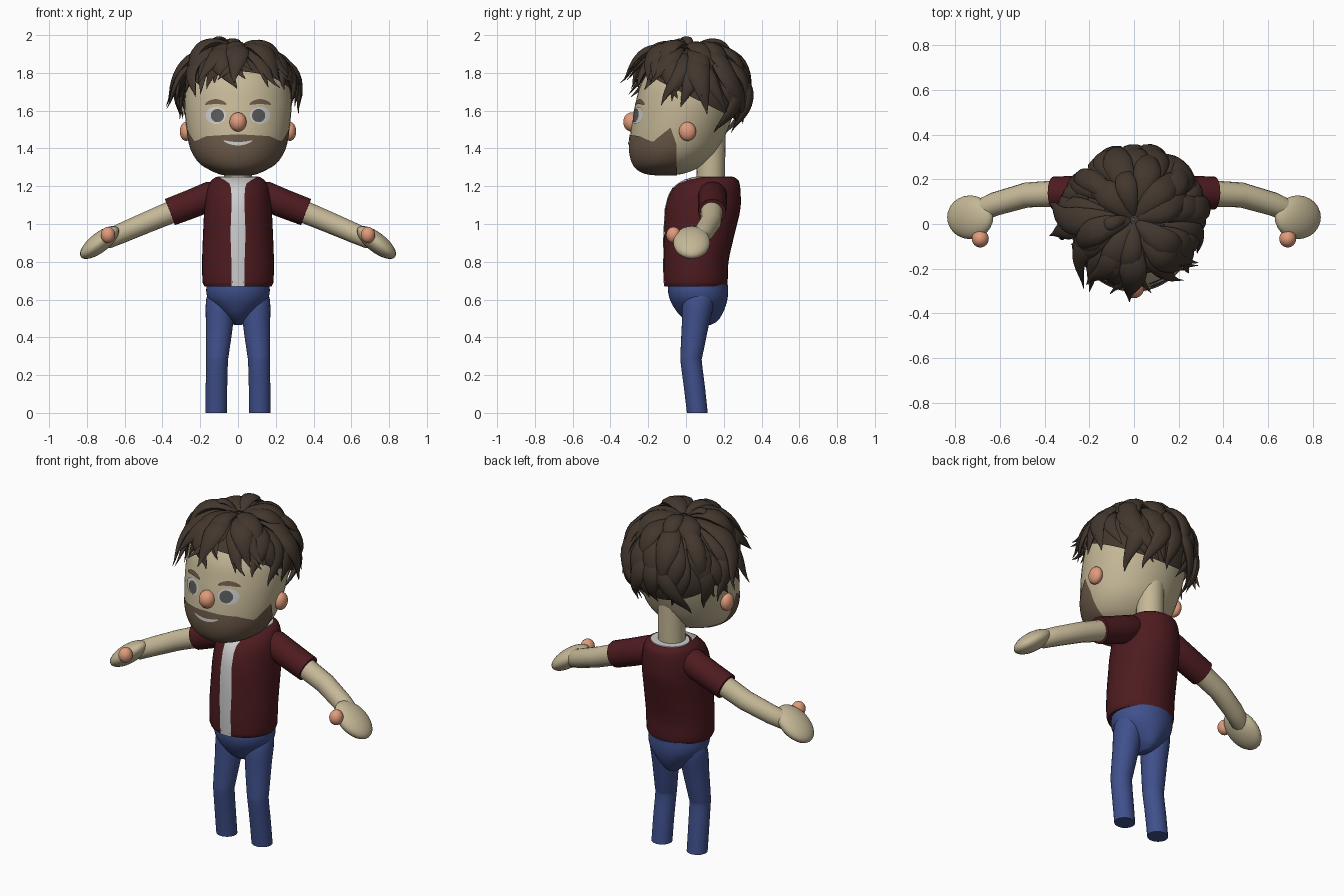
import bpy, bmesh, math, random
from mathutils import Vector

if "Cube" in bpy.data.objects:
    bpy.data.objects.remove(bpy.data.objects["Cube"])

random.seed(23)
V = Vector


def material(name, rgb):
    m = bpy.data.materials.new(name)
    m.diffuse_color = (*rgb, 1)
    m.use_nodes = True
    m.node_tree.nodes["Principled BSDF"].inputs["Base Color"].default_value = m.diffuse_color
    return m


SKIN = material("skin", (.56, .48, .31))
PINK = material("pink_skin", (.75, .33, .2))
HAIR = material("hair", (.055, .038, .027))
BEARD = material("beard", (.15, .1, .065))
RED = material("dark_red", (.075, .011, .014))
BLUE = material("blue", (.05, .08, .26))
WHITE = material("white", (.62, .62, .62))
GREY = material("grey", (.1, .1, .1))


def add_mesh(name, bm, mat):
    bmesh.ops.recalc_face_normals(bm, faces=bm.faces)
    me = bpy.data.meshes.new(name)
    bm.to_mesh(me)
    bm.free()
    return finish(name, me, mat)


def finish(name, data, mat):
    ob = bpy.data.objects.new(name, data)
    bpy.context.collection.objects.link(ob)
    data.materials.append(mat)
    if ob.type == 'MESH':
        bpy.ops.object.select_all(action='DESELECT')
        ob.select_set(True)
        bpy.context.view_layer.objects.active = ob
        bpy.ops.object.shade_smooth_by_angle(angle=math.radians(40))
    return ob


def skin_rows(bm, rows, wrap=False, cap=False):
    vs = [[bm.verts.new(p) for p in r] for r in rows]
    n = len(rows[0])
    for a, b in zip(vs, vs[1:]):
        for i in range(n if wrap else n - 1):
            j = (i + 1) % n
            bm.faces.new((a[i], a[j], b[j], b[i]))
    if cap:
        bm.faces.new(vs[0])
        bm.faces.new(vs[-1])


def grid(name, rows, mat, wrap=False, cap=False):
    bm = bmesh.new()
    skin_rows(bm, rows, wrap, cap)
    return add_mesh(name, bm, mat)


# Body sections are (z, front y, back y, half width, centre x), smoothly interpolated
def section(rings, z):
    k = 0
    while k < len(rings) - 2 and z > rings[k + 1][0]:
        k += 1
    a, b = rings[k], rings[k + 1]
    p, q = rings[max(k - 1, 0)], rings[min(k + 2, len(rings) - 1)]
    h = b[0] - a[0]
    t = min(max((z - a[0]) / h, 0), 1)
    out = []
    for i in range(1, 5):
        m0 = (b[i] - p[i]) / (b[0] - p[0]) * h
        m1 = (q[i] - a[i]) / (q[0] - a[0]) * h
        out.append((2*t**3 - 3*t*t + 1) * a[i] + (t**3 - 2*t*t + t) * m0
                   + (3*t*t - 2*t**3) * b[i] + (t**3 - t*t) * m1)
    return (out[0] + out[1]) / 2, (out[1] - out[0]) / 2, out[2], out[3]


def surf(rings, z, th, off=0):
    yc, ry, rx, xc = section(rings, z)
    return V((xc + (rx + off) * math.sin(th), yc - (ry + off) * math.cos(th), z))


def front(rings, x, z, off):
    yc, ry, rx, xc = section(rings, z)
    return V((x, yc - ry * math.sqrt(max(0, 1 - ((x - xc) / rx) ** 2)) - off, z))


def loft(name, rings, mat, sub=4, segs=40):
    zs = [a[0] + (b[0] - a[0]) * i / sub for a, b in zip(rings, rings[1:]) for i in range(sub)] + [rings[-1][0]]
    rows = [[surf(rings, z, math.tau * i / segs) for i in range(segs)] for z in zs]
    return grid(name, rows, mat, True, True)


def ball(name, c, r, mat, tilt=0):
    bm = bmesh.new()
    bmesh.ops.create_uvsphere(bm, u_segments=24, v_segments=16, radius=1)
    ob = add_mesh(name, bm, mat)
    ob.location, ob.scale, ob.rotation_euler = c, r, (0, tilt, 0)
    return ob


def tube(name, pts, mat):
    cu = bpy.data.curves.new(name, 'CURVE')
    cu.dimensions, cu.bevel_depth, cu.bevel_resolution, cu.use_fill_caps = '3D', 1, 6, True
    sp = cu.splines.new('POLY')
    sp.points.add(len(pts) - 1)
    sp.use_smooth = True
    for p, (x, y, z, r) in zip(sp.points, pts):
        p.co, p.radius = (x, y, z, 1), r
    return finish(name, cu, mat)


# Head and neck
HEAD = [(1.258, -.13, -.07, .05, 0), (1.265, -.2, -.02, .09, 0), (1.285, -.25, .04, .14, 0),
        (1.32, -.28, .1, .197, 0), (1.38, -.297, .16, .24, 0), (1.45, -.297, .2, .262, 0),
        (1.55, -.285, .24, .278, 0), (1.65, -.265, .265, .283, 0), (1.75, -.235, .255, .265, 0),
        (1.85, -.16, .19, .2, 0), (1.91, -.06, .08, .08, 0), (1.92, -.01, .03, .02, 0)]
loft("head", HEAD, SKIN)
tube("neck", [(0, .13, 1.2, .075), (0, .135, 1.48, .075)], SKIN)

# Beard: thin shell over the jaw with a stepped upper edge
TOP = [(0, 1.475), (.43, 1.465), (.67, 1.435), (.92, 1.51), (1, 1.42)]


def beard_top(t):
    for (a, za), (b, zb) in zip(TOP, TOP[1:]):
        if t <= b:
            return za + (zb - za) * (t - a) / (b - a)
    return TOP[-1][1]


rows = []
for k in range(25):
    row = []
    for i in range(-50, 51):
        t = i / 50
        z = 1.259 + (beard_top(abs(t)) - 1.259) * (k / 24) ** 1.5
        yc, ry, _, _ = section(HEAD, z)
        lim = math.acos(max(-1, min(1, (yc + .05) / ry)))
        p = surf(HEAD, z, t * lim, .004)
        row.append(p - V((0, 0, .003 * (1 - k / 24))))
    rows.append(row)
grid("beard", rows, BEARD)


# Face details laid on the head surface
def decal(name, cx, cz, rx, rz, bend, off, mat):
    rows = []
    for j in range(-4, 5):
        row = []
        for i in range(-10, 11):
            u = math.sin(i / 10 * math.pi / 2 * .98)
            row.append(front(HEAD, cx + rx * u, cz + rz * j / 4 * math.sqrt(1 - u * u) + bend * u * u, off))
        rows.append(row)
    grid(name, rows, mat)


decal("mouth", 0, 1.425, .077, .009, .016, .008, WHITE)
ball("nose", (0, -.287, 1.54), (.045, .045, .051), PINK)
for s, side in ((-1, "right"), (1, "left")):
    decal(side + "_eye", s * .117, 1.575, .054, .045, 0, .004, WHITE)
    decal(side + "_pupil", s * .109, 1.574, .035, .035, 0, .008, GREY)
    decal(side + "_eyebrow", s * .117, 1.648, .057, .013, -.014, .007, BEARD)
    ball(side + "_ear", (s * .275, .008, 1.49), (.033, .045, .05), PINK)

# Hair cap and layered, wavy, pointed locks
HC, HR = V((0, .02, 1.665)), V((.292, .29, .265))


def hair_end(az):
    return 101 + 30 * math.sin(az)


def hair_point(az, pol, lift=0):
    n = V((math.cos(az) * math.sin(pol), math.sin(az) * math.sin(pol), math.cos(pol)))
    return HC + V(n[i] * (HR[i] + lift) for i in range(3)), n


grid("hair_cap", [[hair_point(math.tau * i / 48, math.radians(.5 + (hair_end(math.tau * i / 48) - 14) * k / 20))[0]
                   for i in range(48)] for k in range(21)], HAIR, True)


def lock(bm, az, p0, p1, width, swirl, wave, lift, curl):
    N, path = 14, []
    for k in range(N + 1):
        t = k / N
        pol = math.radians(p0 + (p1 - p0) * t)
        path.append(hair_point(az + swirl * t * t + wave * math.sin(5 * t) * t, pol,
                               lift * math.sin(math.pi * min(1, t * 1.1)) + curl * t ** 3))
    rows = []
    for k, (c, n) in enumerate(path):
        t = k / N
        tan = (path[min(k + 1, N)][0] - path[max(k - 1, 0)][0]).normalized()
        side = tan.cross(n).normalized()
        up = side.cross(tan)
        w = width * (.25 + .75 * min(1, t * 2.2)) * max(.02, 1 - t ** 1.8)
        rows.append([c + side * (w * math.cos(a)) + up * (w * .45 * math.sin(a))
                     for a in (math.tau * i / 10 for i in range(10))])
    skin_rows(bm, rows, True, True)


bm = bmesh.new()
R = random.uniform
for count, p0, p1, width, lift in ((8, 4, 64, .08, .055), (11, 15, 88, .08, .048), (14, 28, 110, .075, .036),
                                   (21, 50, 136, .066, .026)):
    for i in range(count):
        az = math.tau * (i + R(-.3, .3)) / count + p0
        end = min(p1 + R(-12, 10), hair_end(az) + R(-9, 9))
        start = min(p0, max(4, end - 62))
        back = math.sin(az) > .45
        curl = R(0, .04) if back else R(.0, .1)
        lock(bm, az, start, end, width * R(.8, 1.15), R(-.25, .5), R(-.18, .18), lift * R(.6, 1.2), curl)
# Small upright curl at the crown
lock(bm, math.pi, 5, 32, .04, .5, .2, .06, .06)
add_mesh("hair_locks", bm, HAIR)

# Shirt body, white front strip and collar
TORSO = [(.67, -.112, .213, .178, 0), (.69, -.118, .22, .187, 0), (.8, -.118, .225, .19, 0),
         (.95, -.115, .258, .185, 0), (1.08, -.108, .288, .178, 0), (1.18, -.075, .288, .165, 0),
         (1.23, -.015, .278, .142, 0), (1.248, .04, .255, .118, 0)]
loft("shirt_body", TORSO, RED)
STRIP = [(.67, .035), (.8, .035), (.95, .04), (1.08, .035), (1.15, .035), (1.19, .037), (1.215, .046),
         (1.235, .075), (1.248, .1)]
grid("shirt_strip", [[front(TORSO, w * i / 8, z, .005) for i in range(-8, 9)] for z, w in STRIP], WHITE)
loft("collar", [(1.235, .045, .25, .112, 0), (1.252, .05, .245, .108, 0)], WHITE, 1)

# Hips
loft("hips", [(.465, .06, .13, .02, 0), (.485, .01, .165, .045, 0), (.52, -.035, .19, .085, 0),
              (.56, -.065, .208, .125, 0), (.6, -.085, .219, .157, 0), (.64, -.095, .223, .168, 0),
              (.68, -.095, .222, .166, 0)], BLUE)

# Legs and arms, one of each per side
for s, side in ((-1, "right"), (1, "left")):
    leg = [(0, .005, .115, .057, s * .115), (.14, -.012, .1, .057, s * .114), (.28, -.03, .083, .058, s * .111),
           (.3, -.03, .087, .06, s * .11), (.47, -.022, .122, .072, s * .098), (.6, -.015, .15, .077, s * .092),
           (.66, .02, .14, .06, s * .085)]
    loft(side + "_leg", leg, BLUE, 3, 28)
    tube(side + "_sleeve", [(s * .09, .14, 1.165, .06), (s * .14, .14, 1.15, .078), (s * .25, .14, 1.105, .076),
                            (s * .36, .138, 1.063, .074)], RED)
    tube(side + "_arm", [(s * .3, .138, 1.085, .06), (s * .48, .13, 1.01, .056), (s * .62, .09, .95, .053),
                         (s * .69, .06, .92, .05), (s * .74, .045, .9, .03)], SKIN)
    ball(side + "_hand", (s * .733, .03, .902), (.125, .098, .052), SKIN, s * math.radians(38))
    ball(side + "_thumb", (s * .688, -.066, .942), (.038, .039, .043), PINK)
